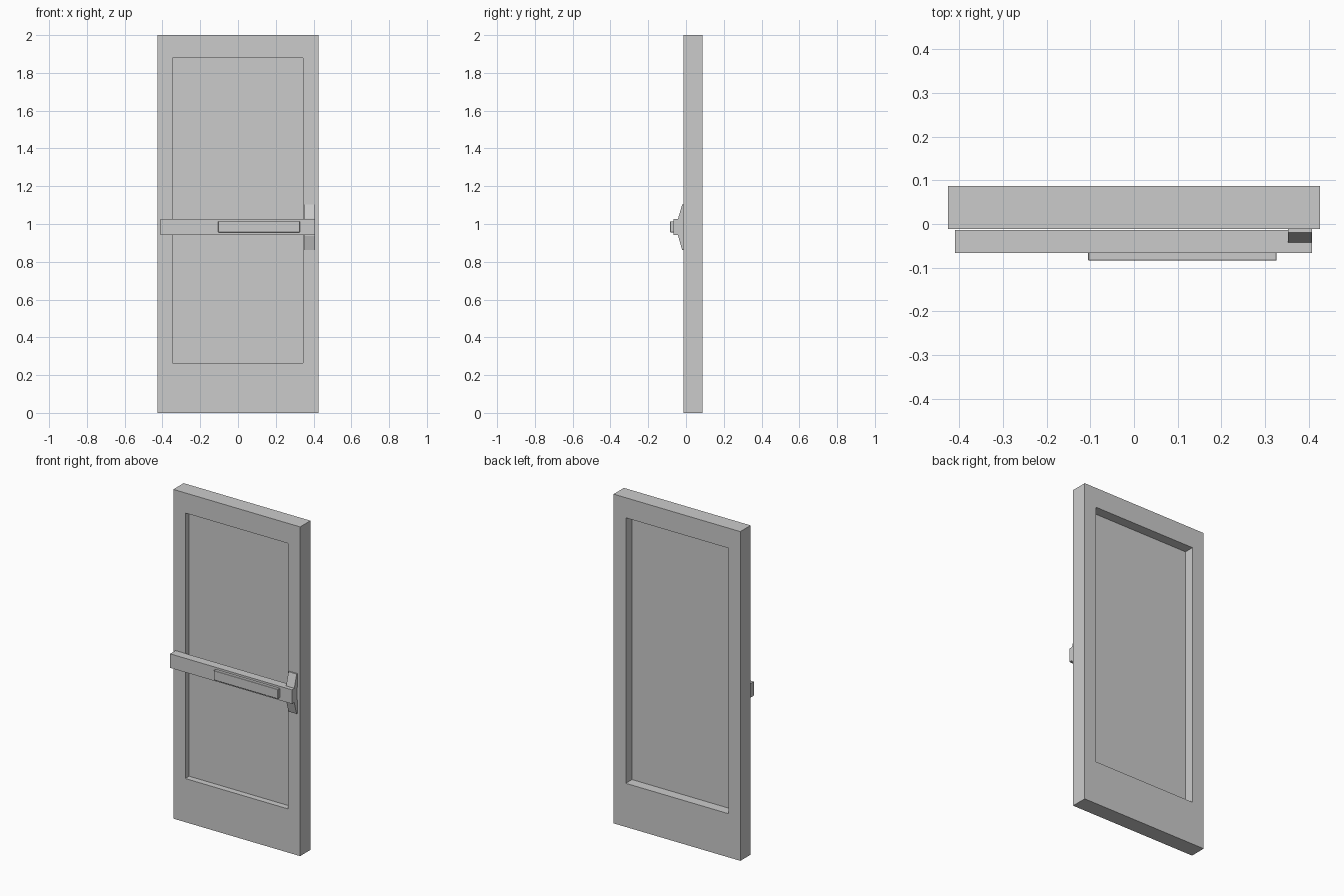
import bpy, bmesh

if "Cube" in bpy.data.objects:
    bpy.data.objects.remove(bpy.data.objects["Cube"])


def make_object(name, bm):
    bmesh.ops.recalc_face_normals(bm, faces=bm.faces)
    mesh = bpy.data.meshes.new(name)
    bm.to_mesh(mesh)
    bm.free()
    obj = bpy.data.objects.new(name, mesh)
    bpy.context.collection.objects.link(obj)
    return obj


def box(name, x, y, z):
    bm = bmesh.new()
    bmesh.ops.create_cube(bm, size=1)
    for v in bm.verts:
        for i, (lo, hi) in enumerate((x, y, z)):
            v.co[i] = hi if v.co[i] > 0 else lo
    return make_object(name, bm)


def extrude_x(name, profile, x0, x1):
    bm = bmesh.new()
    face = bm.faces.new([bm.verts.new((x0, y, z)) for y, z in profile])
    result = bmesh.ops.extrude_face_region(bm, geom=[face])
    verts = [g for g in result["geom"] if isinstance(g, bmesh.types.BMVert)]
    bmesh.ops.translate(bm, verts=verts, vec=(x1 - x0, 0, 0))
    return make_object(name, bm)


def frame(name, outer, inner, y0, y1):
    # four rectangular loops joined into a closed picture-frame ring
    bm = bmesh.new()
    loops = []
    for (xa, xb, za, zb), y in ((outer, y0), (outer, y1), (inner, y1), (inner, y0)):
        corners = ((xa, za), (xb, za), (xb, zb), (xa, zb))
        loops.append([bm.verts.new((x, y, z)) for x, z in corners])
    for k in range(4):
        a, b = loops[k], loops[(k + 1) % 4]
        for i in range(4):
            j = (i + 1) % 4
            bm.faces.new((a[i], a[j], b[j], b[i]))
    return make_object(name, bm)


# Door leaf: frame with a thin recessed panel
opening = (-0.346, 0.344, 0.265, 1.878)
frame("door_frame", (-0.426, 0.426, 0, 2), opening, -0.012, 0.087)
box("door_panel", opening[:2], (0.025, 0.027), opening[2:])

# Crash bar across the front
box("bar_housing", (-0.41, 0.408), (-0.066, -0.014), (0.941, 1.026))
pad = box("push_pad", (-0.105, 0.327), (-0.084, -0.064), (0.955, 1.014))
bevel = pad.modifiers.new("edge", "BEVEL")
bevel.width = 0.002
bevel.segments = 1

# Tapered latch covers above and below the bar
mid = 0.983
for name, s in (("latch_cover_top", 1), ("latch_cover_bottom", -1)):
    profile = [(-0.012, mid + s * 0.038), (-0.042, mid + s * 0.038),
               (-0.042, mid + s * 0.046), (-0.02, mid + s * 0.121),
               (-0.012, mid + s * 0.121)]
    extrude_x(name, profile, 0.353, 0.408)
